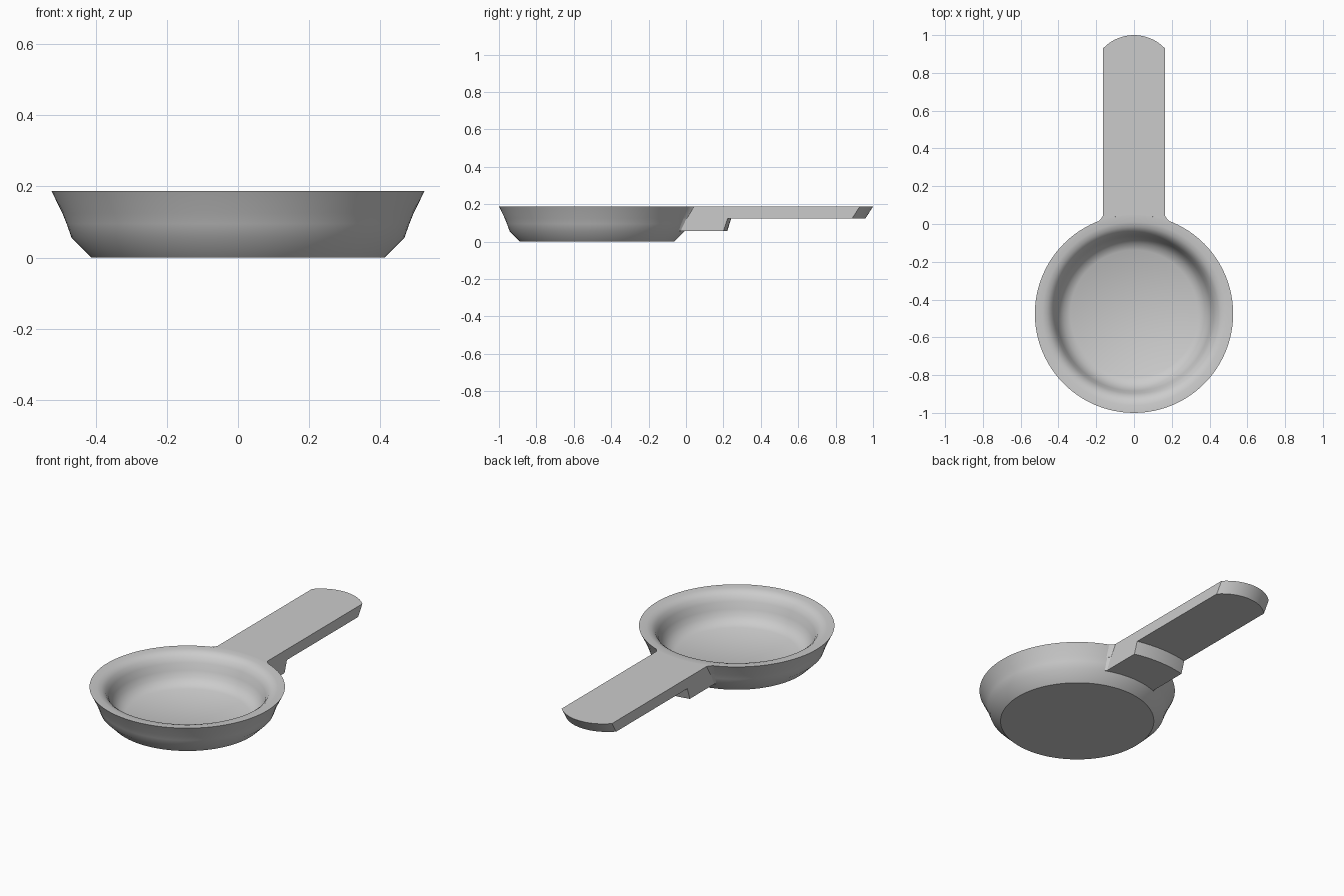
import bpy, bmesh, math

if "Cube" in bpy.data.objects:
    bpy.data.objects.remove(bpy.data.objects["Cube"])

CY = -0.475      # bowl centre in y
TOP = 0.188      # overall height
W = 0.165        # half width of handle


def finish(bm, name):
    bmesh.ops.recalc_face_normals(bm, faces=bm.faces)
    me = bpy.data.meshes.new(name)
    bm.to_mesh(me)
    bm.free()
    ob = bpy.data.objects.new(name, me)
    bpy.context.collection.objects.link(ob)
    bpy.ops.object.select_all(action='DESELECT')
    ob.select_set(True)
    bpy.context.view_layer.objects.active = ob
    bpy.ops.object.shade_smooth_by_angle(angle=math.radians(30))
    return ob


def loft(name, rings):
    """Join rings of points with quads and cap both ends."""
    bm = bmesh.new()
    loops = [[bm.verts.new(p) for p in r] for r in rings]
    n = len(loops[0])
    for a, b in zip(loops, loops[1:]):
        for i in range(n):
            j = (i + 1) % n
            bm.faces.new((a[i], a[j], b[j], b[i]))
    bm.faces.new(loops[0])
    bm.faces.new(loops[-1])
    return finish(bm, name)


def arc_y(x, cy, r):
    return cy + math.sqrt(r * r - x * x)


def bar_ring(z, start_r, end_cy, end_r, n=16):
    """Handle outline: hugs the bowl, flares at the joint, rounded far end."""
    ws = W + 0.025
    start = [-ws + 2 * ws * i / n for i in range(n + 1)]
    pts = [(x, arc_y(x, CY, start_r), z) for x in start]
    y0 = arc_y(W, CY, start_r)
    flare = [(W + 0.009, y0 + 0.007, z), (W, y0 + 0.022, z)]
    end = [W - 2 * W * i / n for i in range(n + 1)]
    return (pts + flare + [(x, arc_y(x, end_cy, end_r), z) for x in end]
            + [(-x, y, z) for x, y, z in reversed(flare)])


# Bowl: outer wall, lip and rounded inner wall down to a flat floor
profile = [(0.412, 0), (0.468, 0.056), (0.482, 0.095), (0.494, 0.125), (0.525, TOP),
           (0.485, 0.187), (0.460, 0.180), (0.439, 0.164), (0.422, 0.135),
           (0.409, 0.095), (0.394, 0.062), (0.372, 0.038), (0.337, 0.019)]
N = 96
loft("bowl", [[(r * math.cos(2 * math.pi * i / N),
                CY + r * math.sin(2 * math.pi * i / N), z) for i in range(N)]
              for r, z in profile])

# Handle with slanted, rounded tip
loft("handle", [bar_ring(TOP, 0.523, 0.773, 0.227),
                bar_ring(0.125, 0.488, 0.733, 0.227)])

# Thicker block under the handle root, its end concentric with the bowl
loft("handle_root_block", [bar_ring(0.127, 0.486, CY, 0.718),
                           bar_ring(0.056, 0.455, CY, 0.695)])
